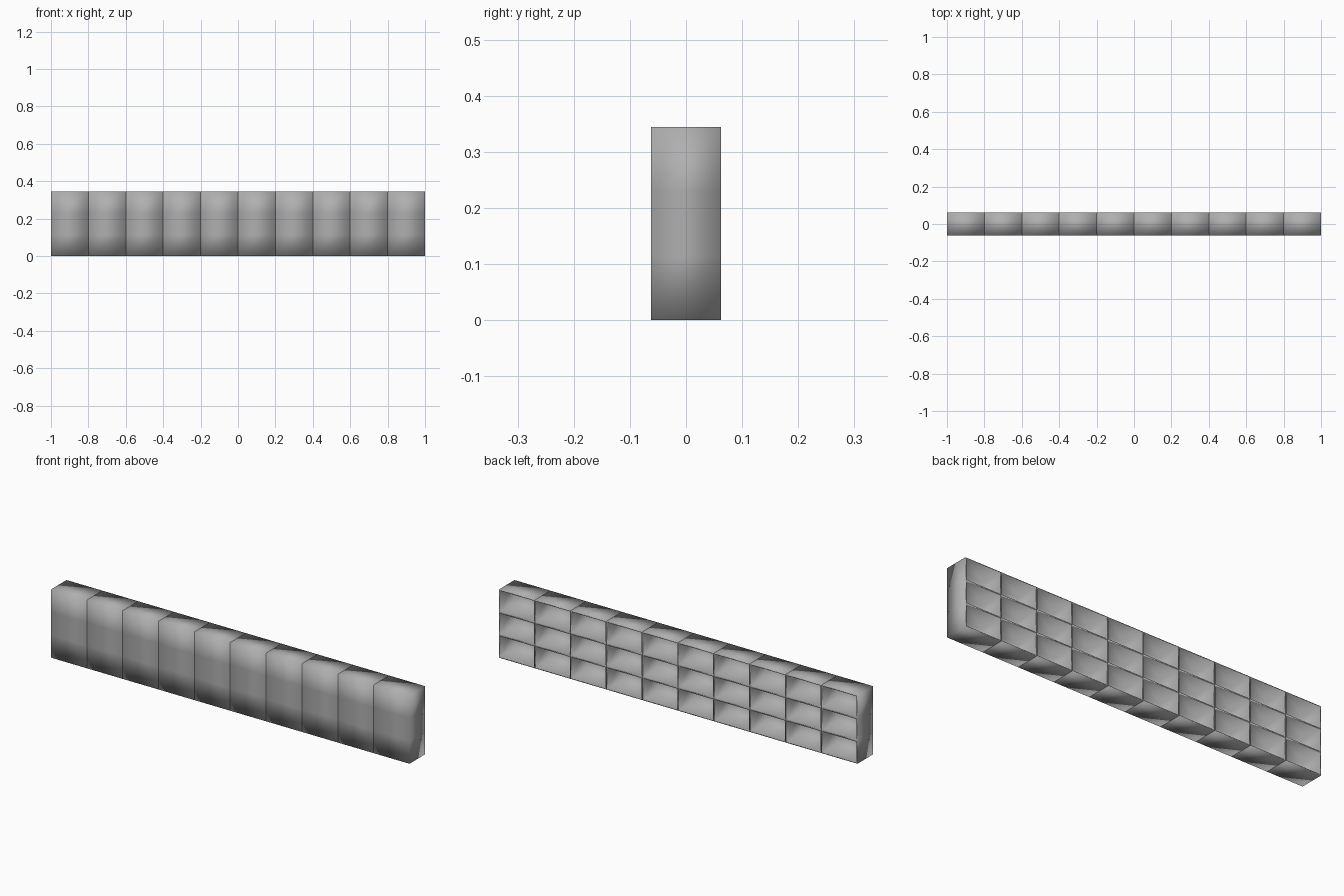
import bpy, bmesh

if "Cube" in bpy.data.objects:
    bpy.data.objects.remove(bpy.data.objects["Cube"])

COUNT, ROWS = 10, 3
W, D, H = 0.2, 0.124, 0.344      # size of one bookcase unit
T = 0.005                        # board thickness


def bookcase_mesh():
    """Box closed at the front, with recessed compartments open to the back."""
    bm = bmesh.new()

    # four-cornered rings stacked in z: front left, front right, back right, back left
    corners = ((-W / 2, -D / 2), (W / 2, -D / 2), (W / 2, D / 2), (-W / 2, D / 2))
    rings = [[bm.verts.new((x, y, H * i / ROWS)) for x, y in corners]
             for i in range(ROWS + 1)]
    cells = []
    for low, high in zip(rings, rings[1:]):
        for k in range(4):
            n = (k + 1) % 4
            face = bm.faces.new((low[k], low[n], high[n], high[k]))
            if k == 2:
                cells.append(face)
    bm.faces.new(rings[0][::-1])
    bm.faces.new(rings[-1])
    bm.normal_update()

    # board rims, then push the compartments in
    bmesh.ops.inset_individual(bm, faces=cells, thickness=T, use_even_offset=True)
    pushed = bmesh.ops.extrude_discrete_faces(bm, faces=cells)['faces']
    verts = list({v for f in pushed for v in f.verts})
    bmesh.ops.translate(bm, verts=verts, vec=(0, -(D - T), 0))

    for f in bm.faces:
        f.smooth = True
    mesh = bpy.data.meshes.new("bookcase_unit")
    bm.to_mesh(mesh)
    bm.free()
    return mesh


# dark grey boards
grey = bpy.data.materials.new("dark_grey")
grey.diffuse_color = (0.43, 0.43, 0.43, 1)
grey.use_nodes = True
grey.node_tree.nodes["Principled BSDF"].inputs["Base Color"].default_value = grey.diffuse_color

# row of identical units side by side
mesh = bookcase_mesh()
mesh.materials.append(grey)
for i in range(COUNT):
    unit = bpy.data.objects.new(f"bookcase_unit_{i + 1}", mesh)
    unit.location.x = (i - (COUNT - 1) / 2) * W
    bpy.context.collection.objects.link(unit)
